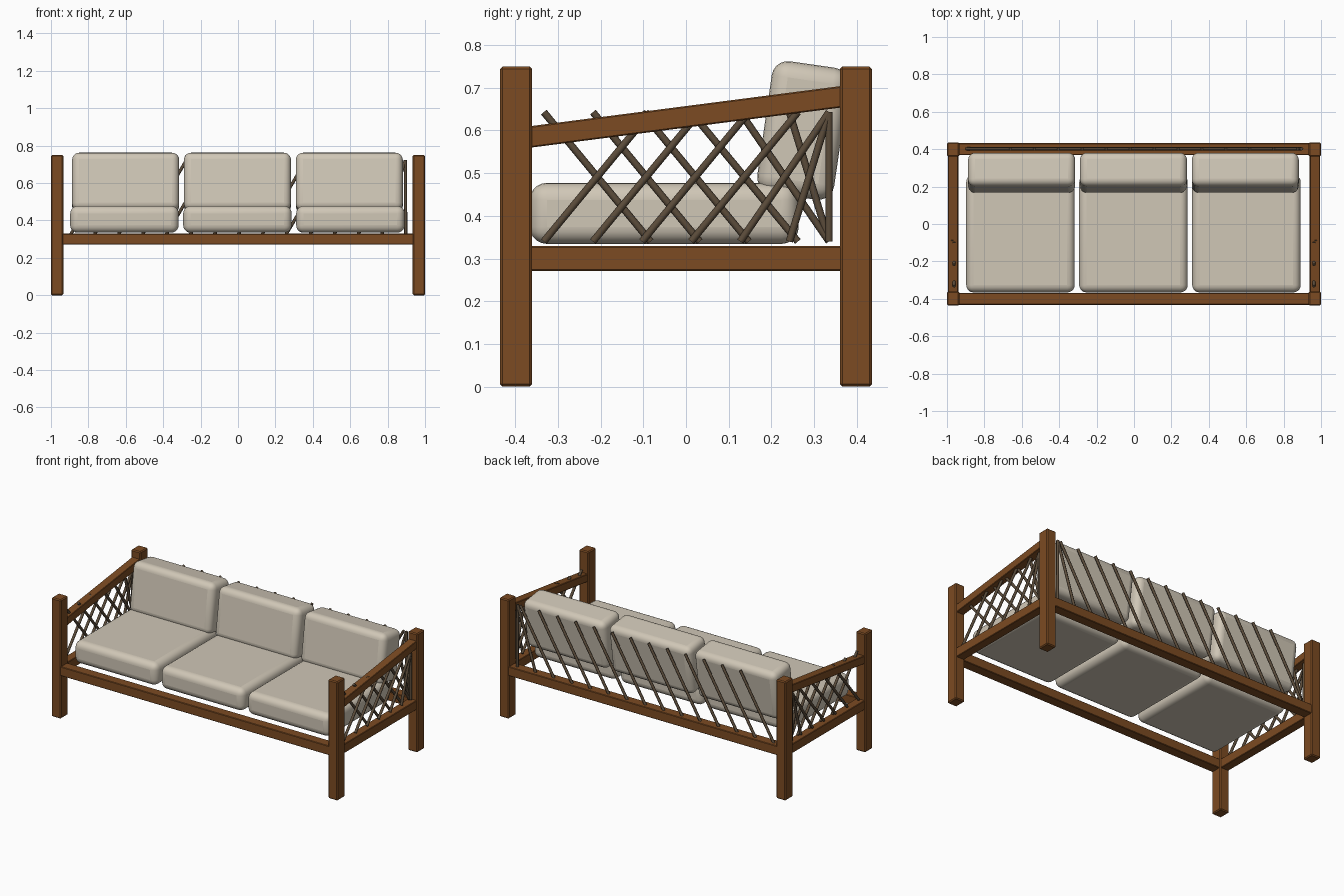
import bpy
import math
from mathutils import Vector

if "Cube" in bpy.data.objects:
    bpy.data.objects.remove(bpy.data.objects["Cube"])


def material(name, rgb):
    m = bpy.data.materials.new(name)
    m.use_nodes = True
    m.diffuse_color = (*rgb, 1)
    m.node_tree.nodes["Principled BSDF"].inputs["Base Color"].default_value = (*rgb, 1)
    return m


wood = material("brown wood", (0.2, 0.07, 0.016))
cane = material("dark cane", (0.105, 0.072, 0.043))
fabric = material("beige fabric", (0.63, 0.57, 0.47))


def box(name, center, size, mat, bevel, segments=1, tilt=0.0):
    """Bevelled box, tilted about the x axis."""
    bpy.ops.mesh.primitive_cube_add(size=1, location=center)
    ob = bpy.context.object
    ob.name = name
    ob.scale = size
    bpy.ops.object.transform_apply(location=False, rotation=False, scale=True)
    ob.rotation_euler.x = tilt
    ob.data.materials.append(mat)
    mod = ob.modifiers.new("soft edges", "BEVEL")
    mod.width = bevel
    mod.segments = segments
    if segments > 1:
        bpy.ops.object.shade_smooth_by_angle(angle=math.radians(40))
    return ob


def rod(name, a, b, radius=0.0085):
    """Round stick from a to b."""
    a, b = Vector(a), Vector(b)
    axis = b - a
    bpy.ops.mesh.primitive_cylinder_add(vertices=8, radius=radius, depth=axis.length,
                                        location=(a + b) / 2)
    ob = bpy.context.object
    ob.name = name
    ob.rotation_euler = axis.to_track_quat("Z", "Y").to_euler()
    ob.data.materials.append(cane)
    bpy.ops.object.shade_smooth_by_angle(angle=math.radians(50))


# Corner posts
for sx, side in ((1, "left"), (-1, "right")):
    for sy, end in ((-1, "front"), (1, "back")):
        box(f"{end}_{side}_post", (sx * 0.967, sy * 0.398, 0.375),
            (0.066, 0.075, 0.75), wood, 0.006)

# Front and back rails
for sy, end in ((-1, "front"), (1, "back")):
    box(f"{end}_rail", (0, sy * 0.4, 0.3), (1.88, 0.064, 0.058), wood, 0.003)

# Side rails, sloping armrests and crossed lattice
slope = math.atan2(0.093, 0.72)
for sx, side in ((1, "left"), (-1, "right")):
    box(f"{side}_rail", (sx * 0.967, 0, 0.3), (0.056, 0.74, 0.058), wood, 0.003)
    box(f"{side}_armrest", (sx * 0.967, 0, 0.632), (0.054, 0.745, 0.05),
        wood, 0.003, tilt=slope)
    for i in range(7):
        y = -0.333 + i * 0.115
        y = min(y, 0.335)
        y_far = min(y + 0.25, 0.335)
        rod(f"{side}_lattice_rising", (sx * 0.972, y, 0.34), (sx * 0.972, y_far, 0.643))
        rod(f"{side}_lattice_falling", (sx * 0.962, y, 0.643), (sx * 0.962, y_far, 0.34))

# Slanted back sticks, gathered at the left end
for i in range(15):
    x = -0.895 + i * 0.128
    rod("back_stick", (x, 0.402, 0.325), (min(x + 0.235, 0.895), 0.402, 0.722))

# Seat and back cushions
for i, place in ((-1, "right"), (0, "middle"), (1, "left")):
    box(f"{place}_seat_cushion", (i * 0.604 - 0.003, -0.051, 0.406),
        (0.58, 0.63, 0.143), fabric, 0.04, 5)
    box(f"{place}_back_cushion", (i * 0.598 - 0.003, 0.274, 0.6),
        (0.572, 0.182, 0.312), fabric, 0.038, 5, tilt=math.radians(-8.2))
